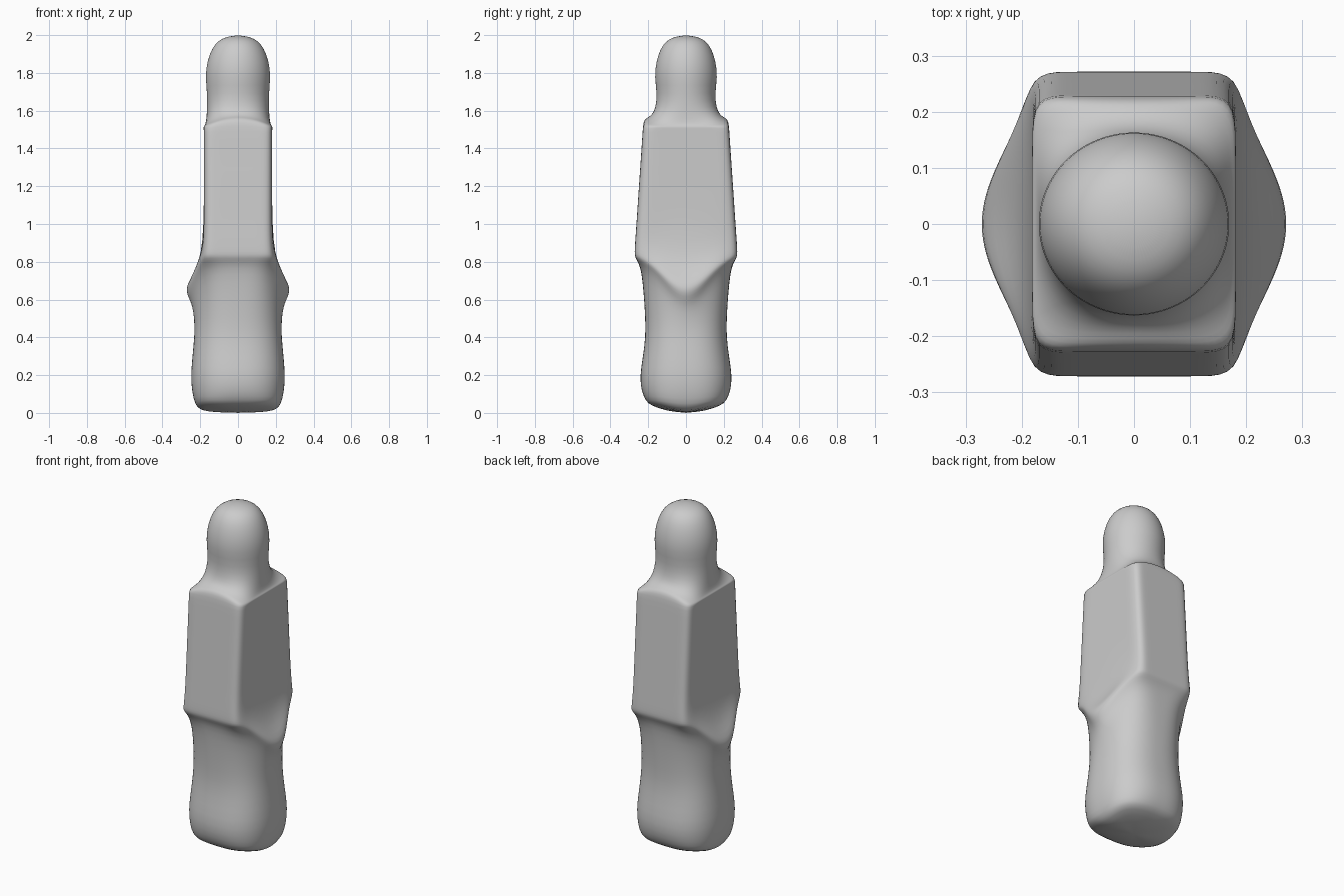
import bpy
import bmesh
import math

cube = bpy.data.objects.get("Cube")
if cube:
    bpy.data.objects.remove(cube, do_unlink=True)

SIDES = 64


def plain_material(name, shade):
    material = bpy.data.materials.new(name)
    material.use_nodes = True
    colour = (shade, shade, shade, 1)
    material.diffuse_color = colour
    material.node_tree.nodes["Principled BSDF"].inputs["Base Color"].default_value = colour
    return material


def section(height, half_x, half_y, squareness=2, bulge=0, drop=0, arch=0):
    """Superellipse ring; bulge and drop act at mid side, arch lowers the ends in x."""
    points = []
    for step in range(SIDES):
        angle = math.tau * step / SIDES
        cosine, sine = math.cos(angle), math.sin(angle)
        radius = (abs(cosine) ** squareness + abs(sine) ** squareness) ** (-1 / squareness)
        across, along = cosine * radius, sine * radius
        middle = math.cos(math.pi / 2 * min(1, abs(along))) ** 2
        x = half_x * across + math.copysign(bulge * middle * min(1, abs(across)), across)
        z = height - drop * middle - arch * across ** 2
        points.append((x, half_y * along, z))
    return points


def loft(name, rings, bottom, top, material):
    """Skin the rings from bottom to top and close both ends with fans."""
    mesh = bpy.data.meshes.new(name)
    bm = bmesh.new()
    loops = [[bm.verts.new(point) for point in ring] for ring in rings]
    for lower, upper in zip(loops, loops[1:]):
        for i in range(SIDES):
            j = (i + 1) % SIDES
            bm.faces.new((lower[i], lower[j], upper[j], upper[i]))
    foot = bm.verts.new((0, 0, bottom))
    crown = bm.verts.new((0, 0, top))
    for i in range(SIDES):
        j = (i + 1) % SIDES
        bm.faces.new((foot, loops[0][j], loops[0][i]))
        bm.faces.new((crown, loops[-1][i], loops[-1][j]))
    bmesh.ops.recalc_face_normals(bm, faces=bm.faces)
    bm.to_mesh(mesh)
    bm.free()
    obj = bpy.data.objects.new(name, mesh)
    bpy.context.collection.objects.link(obj)
    mesh.materials.append(material)
    return obj


# Rounded base: the underside curves upward towards front and back
rings = [
    section(.01, .1, .1, 2.5, 0, .007),
    section(.04, .2, .19, 3, 0, .03),
    section(.065, .228, .213, 2.8, 0, .02),
]
for height, half_x, half_y in [(.11, .243, .235), (.19, .25, .245),
                               (.29, .242, .229), (.4, .231, .214)]:
    rings.append(section(height, half_x, half_y, 2.5))

# Skirt: flares into a pointed lip on each side, then sweeps into flat panels
skirt = [
    (.5, .222, .215, 2.5, .008, .04),
    (.64, .21, .224, 2.8, .025, .11),
    (.74, .197, .235, 3.5, .05, .16),
    (.79, .191, .248, 6, .074, .175),
    (.82, .19, .268, 12, .085, .17),
    (.84, .188, .272, 14, .078, .155),
    (.87, .186, .271, 14, .046, .13),
    (.92, .183, .268, 14, .012, .09),
]
rings += [section(*row) for row in skirt]

# Flat torso with slightly tapering front and back
for height, half_y in [(1, .262), (1.2, .249), (1.4, .235), (1.5, .229)]:
    rings.append(section(height, .181, half_y, 14))

# Arched shoulders blending into the neck
shoulders = [
    (1.54, .182, .225, 12, .025),
    (1.56, .179, .213, 9, .04),
    (1.567, .173, .195, 6, .04),
    (1.585, .167, .175, 3, .03),
    (1.62, .164, .16, 2.2, .01),
]
for height, half_x, half_y, squareness, arch in shoulders:
    rings.append(section(height, half_x, half_y, squareness, arch=arch))

# Rounded head
for height, half_x, half_y in [(1.69, .163, .153), (1.78, .173, .167), (1.86, .164, .158),
                               (1.93, .138, .135), (1.97, .105, .103), (1.99, .065, .065)]:
    rings.append(section(height, half_x, half_y))

body = loft("body", rings, 0, 2, plain_material("light grey", .6))
smooth = body.modifiers.new("smooth", "SUBSURF")
smooth.levels = smooth.render_levels = 1

bpy.context.view_layer.objects.active = body
body.select_set(True)
bpy.ops.object.shade_smooth_by_angle(angle=math.radians(60))
